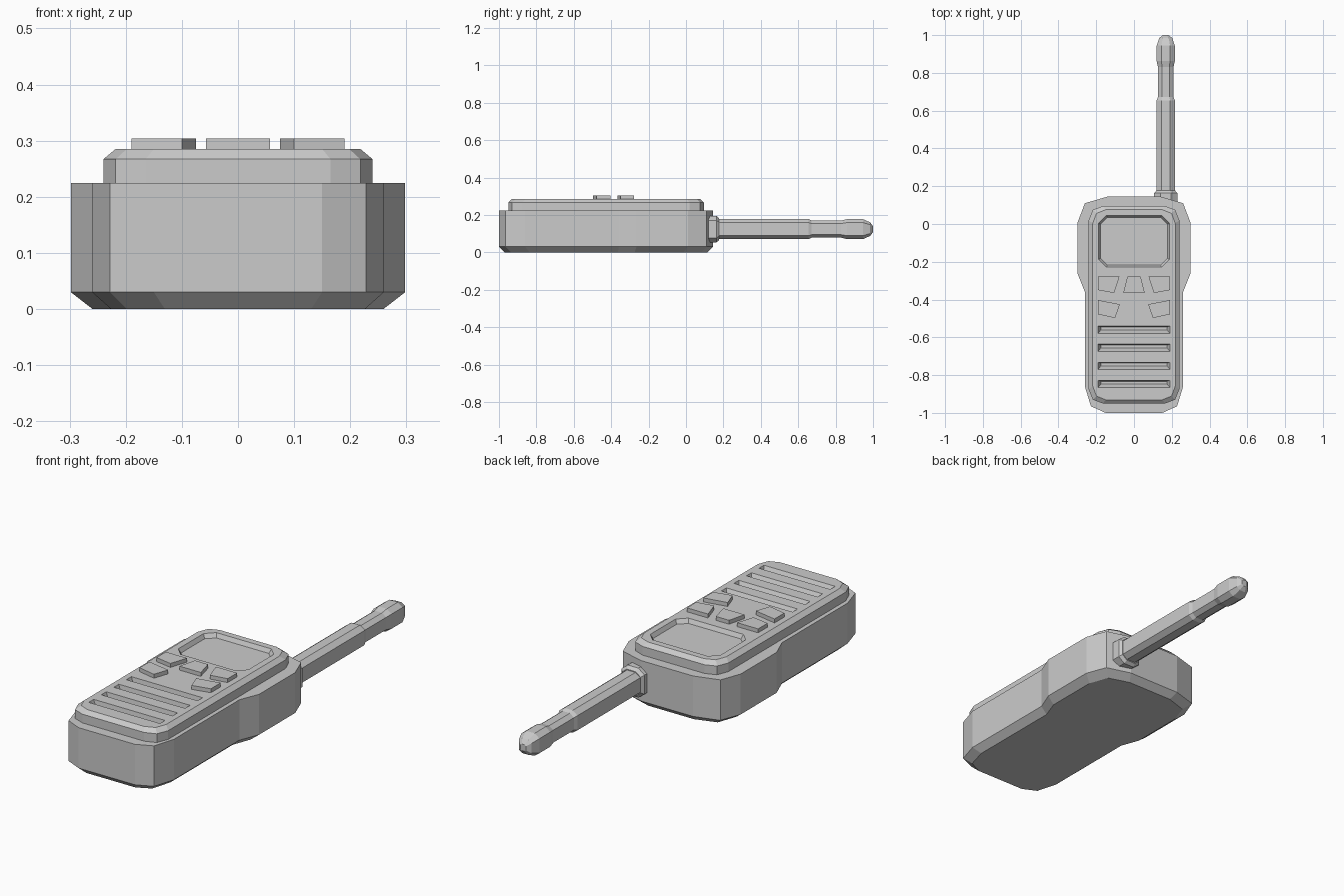
import bpy, bmesh

if "Cube" in bpy.data.objects:
    bpy.data.objects.remove(bpy.data.objects["Cube"])


def loft(name, rings):
    """Skin a list of equal-length point rings and cap both ends."""
    bm = bmesh.new()
    vs = [[bm.verts.new(p) for p in r] for r in rings]
    n = len(rings[0])
    for a, b in zip(vs, vs[1:]):
        for i in range(n):
            j = (i + 1) % n
            bm.faces.new((a[i], a[j], b[j], b[i]))
    bm.faces.new(vs[0][::-1])
    bm.faces.new(vs[-1])
    bmesh.ops.recalc_face_normals(bm, faces=bm.faces)
    me = bpy.data.meshes.new(name)
    bm.to_mesh(me)
    bm.free()
    ob = bpy.data.objects.new(name, me)
    bpy.context.collection.objects.link(ob)
    return ob


def mirror(half):
    """Close a right-hand half outline across x = 0."""
    return half + [(-x, y) for x, y in reversed(half)]


def ring(pts, z, sx=1, sy=1, cy=0):
    return [(x * sx, cy + (y - cy) * sy, z) for x, y in pts]


def box_outline(hx, y0, y1, cut):
    return mirror([(hx - cut, y0), (hx, y0 + cut), (hx, y1 - cut), (hx - cut, y1)])


# Main body with wider shoulders and a chamfered underside
body = mirror([(0.15, -1), (0.228, -0.965), (0.26, -0.86), (0.26, -0.36),
               (0.298, -0.265), (0.298, 0.01), (0.26, 0.11), (0.14, 0.145)])
loft("body", [ring(body, 0, 0.87, 0.945, -0.43), ring(body, 0.03), ring(body, 0.225)])

# Raised face plate
plate = mirror([(0.165, -0.95), (0.218, -0.93), (0.24, -0.875),
                (0.24, 0.02), (0.218, 0.075), (0.165, 0.095)])
face = loft("face_plate", [ring(plate, 0.2), ring(plate, 0.267),
                           ring(plate, 0.285, 0.91, 0.963, -0.4275)])

# Cutters: screen recess and speaker slots
cutters = [loft("screen_cutter", [
    ring(box_outline(0.177, -0.218, 0.035, 0.037), 0.265),
    ring(box_outline(0.187, -0.228, 0.045, 0.04), 0.285),
    ring(box_outline(0.187, -0.228, 0.045, 0.04), 0.32)])]
for i in range(4):
    y = -0.56 - 0.0955 * i
    low = [(-0.175, y), (0.175, y), (0.175, y + 0.014), (-0.175, y + 0.014)]
    top = [(-0.19, y - 0.019), (0.19, y - 0.019), (0.19, y + 0.019), (-0.19, y + 0.019)]
    cutters.append(loft("slot_cutter", [ring(low, 0.25), ring(top, 0.285), ring(top, 0.32)]))

for c in cutters:
    c.hide_render = True
    m = face.modifiers.new("cut", 'BOOLEAN')
    m.operation = 'DIFFERENCE'
    m.solver = 'EXACT'
    m.object = c
dg = bpy.context.evaluated_depsgraph_get()
cut_mesh = bpy.data.meshes.new_from_object(face.evaluated_get(dg))
face.modifiers.clear()
face.data = cut_mesh
for c in cutters:
    bpy.data.objects.remove(c)

# Keypad buttons
upper = [(0.077, -0.278), (0.19, -0.278), (0.19, -0.35), (0.105, -0.365)]
lower = [(0.075, -0.425), (0.19, -0.403), (0.19, -0.478), (0.1, -0.498)]
centre = mirror([(0.035, -0.278), (0.057, -0.365)])
for name, pts in (("upper_button", upper), ("lower_button", lower)):
    for side, s in (("right", 1), ("left", -1)):
        loft(f"{name}_{side}", [ring(pts, 0.275, s), ring(pts, 0.304, s)])
loft("centre_button", [ring(centre, 0.275), ring(centre, 0.304)])


# Antenna: chamfered eight-sided sections swept along y
def section(y, hx, hz):
    a, b = hx * 0.47, hz * 0.65
    pts = [(a, hz), (hx, b), (hx, -b), (a, -hz), (-a, -hz), (-hx, -b), (-hx, b), (-a, hz)]
    return [(0.168 + x, y, 0.124 + z) for x, z in pts]


loft("antenna_collar", [section(0.07, 0.061, 0.071), section(0.163, 0.061, 0.071),
                        section(0.177, 0.05, 0.058)])
loft("antenna", [section(*s) for s in (
    (0.14, 0.048, 0.054), (0.655, 0.048, 0.054), (0.672, 0.041, 0.046),
    (0.83, 0.041, 0.046), (0.862, 0.048, 0.054), (0.945, 0.048, 0.054),
    (0.985, 0.034, 0.036), (1.0, 0.015, 0.016))])
